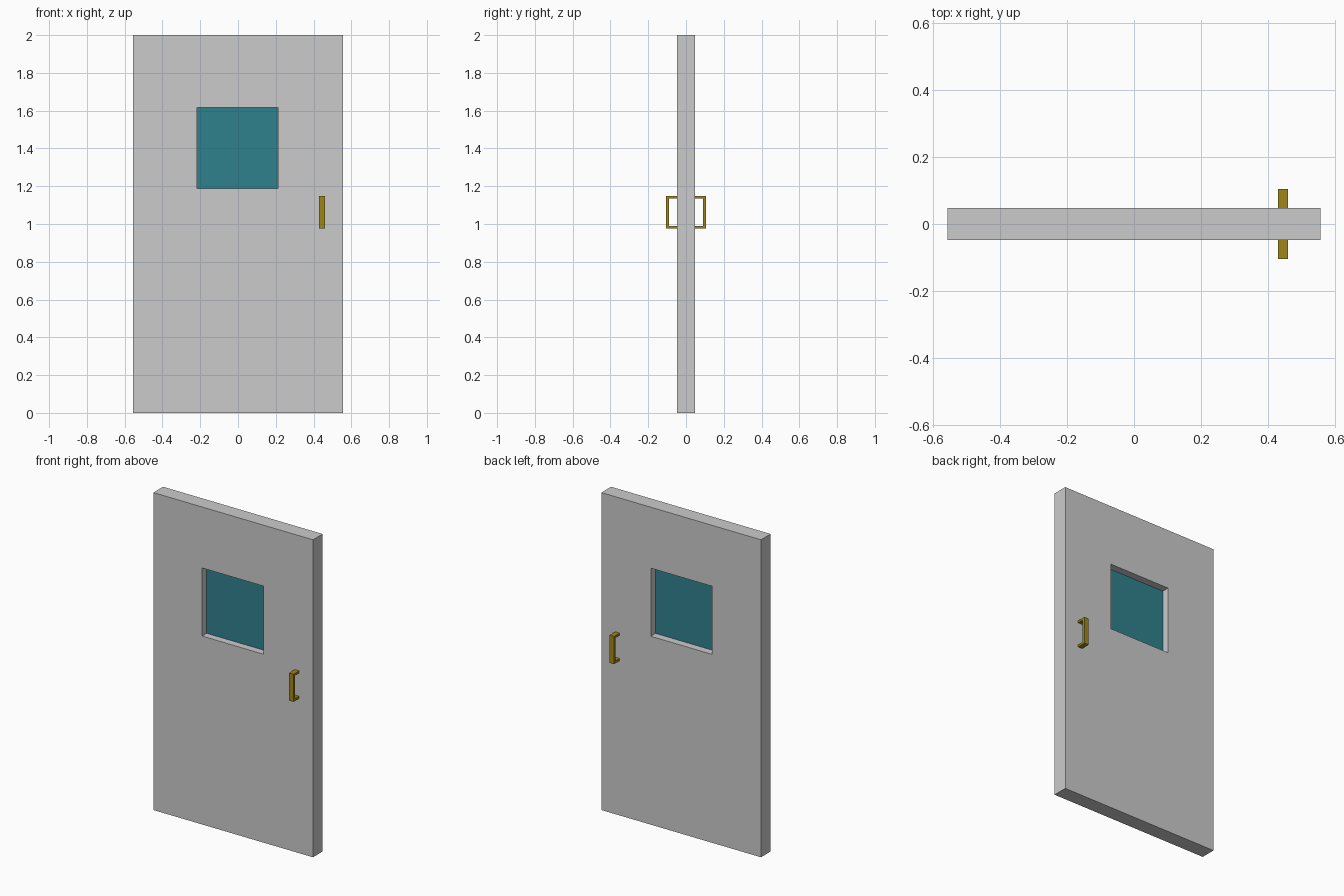
import bpy, bmesh

if "Cube" in bpy.data.objects:
    bpy.data.objects.remove(bpy.data.objects["Cube"])


def finish(name, bm, color=None):
    bmesh.ops.recalc_face_normals(bm, faces=bm.faces)
    me = bpy.data.meshes.new(name)
    bm.to_mesh(me)
    bm.free()
    ob = bpy.data.objects.new(name, me)
    bpy.context.collection.objects.link(ob)
    if color:
        mat = bpy.data.materials.new(name + "_color")
        mat.diffuse_color = color
        mat.use_nodes = True
        mat.node_tree.nodes["Principled BSDF"].inputs["Base Color"].default_value = mat.diffuse_color
        me.materials.append(mat)
    return ob


def extrude(bm, offset):
    res = bmesh.ops.extrude_face_region(bm, geom=bm.faces[:])
    verts = [g for g in res["geom"] if isinstance(g, bmesh.types.BMVert)]
    bmesh.ops.translate(bm, verts=verts, vec=offset)


def rect(x0, x1, z0, z1):
    return [(x0, z0), (x1, z0), (x1, z1), (x0, z1)]


HALF = 0.048                        # half the slab thickness
WINDOW = (-0.216, 0.212, 1.187, 1.616)

# Door slab: a frame around the window opening, extruded through
bm = bmesh.new()
outer = [bm.verts.new((x, -HALF, z)) for x, z in rect(-0.556, 0.556, 0, 2)]
inner = [bm.verts.new((x, -HALF, z)) for x, z in rect(*WINDOW)]
for i in range(4):
    j = (i + 1) % 4
    bm.faces.new((outer[i], outer[j], inner[j], inner[i]))
extrude(bm, (0, 2 * HALF, 0))
finish("door_slab", bm)

# Thin glass pane set in the middle of the opening
bm = bmesh.new()
bm.faces.new([bm.verts.new((x, -0.003, z)) for x, z in rect(*WINDOW)])
extrude(bm, (0, 0.004, 0))
finish("window_glass", bm, (0.03, 0.22, 0.27, 1))


# Pull handles: C-shaped side profile extruded across x
def handle(name, side):
    tip, grip, z0, z1, t = 0.105, 0.089, 0.975, 1.149, 0.014
    profile = [(HALF, z0), (tip, z0), (tip, z1), (HALF, z1),
               (HALF, z1 - t), (grip, z1 - t), (grip, z0 + t), (HALF, z0 + t)]
    bm = bmesh.new()
    bm.faces.new([bm.verts.new((0.429, side * y, z)) for y, z in profile])
    extrude(bm, (0.031, 0, 0))
    finish(name, bm, (0.35, 0.24, 0.01, 1))


handle("front_handle", -1)
handle("back_handle", 1)
